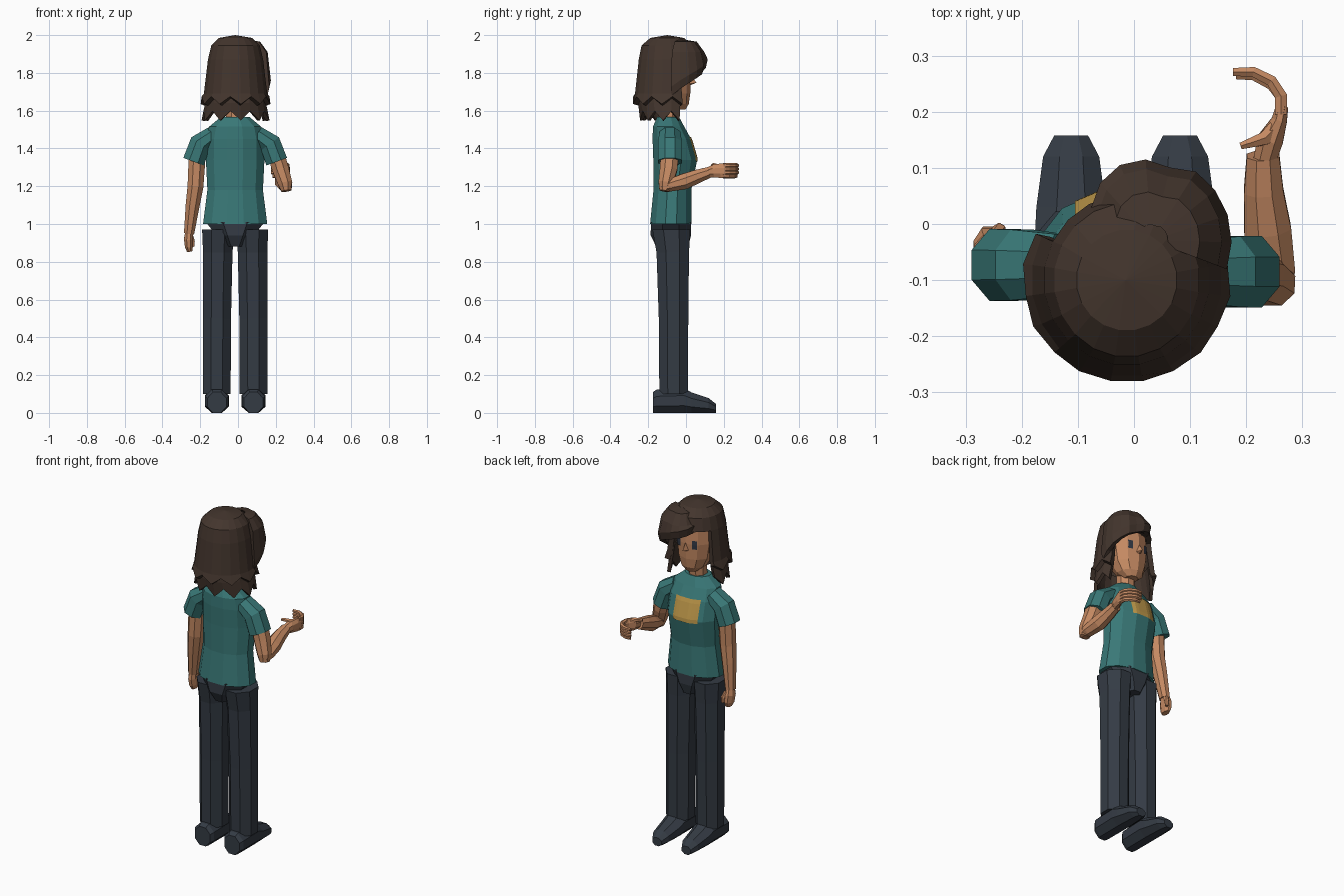
import bpy, bmesh, math
from mathutils import Vector
from mathutils.bvhtree import BVHTree

if "Cube" in bpy.data.objects:
    bpy.data.objects.remove(bpy.data.objects["Cube"])

CX = -0.015  # body centre line


def material(name, r, g, b):
    m = bpy.data.materials.new(name)
    m.diffuse_color = [((c / 255 + 0.055) / 1.055) ** 2.4 for c in (r, g, b)] + [1]
    m.use_nodes = True
    m.node_tree.nodes["Principled BSDF"].inputs["Base Color"].default_value = m.diffuse_color
    return m


SKIN = material("skin", 196, 137, 98)
HAIR = material("dark brown hair", 67, 53, 45)
SHIRT = material("teal cloth", 57, 120, 119)
PANTS = material("slate cloth", 52, 59, 68)
PATCH = material("mustard patch", 190, 152, 74)
EYE = material("dark eye", 48, 54, 66)


def make(name, verts, faces, mat):
    bm = bmesh.new()
    vs = [bm.verts.new(v) for v in verts]
    for f in faces:
        bm.faces.new([vs[i] for i in f])
    bmesh.ops.recalc_face_normals(bm, faces=bm.faces)
    me = bpy.data.meshes.new(name)
    bm.to_mesh(me)
    bm.free()
    me.materials.append(mat)
    ob = bpy.data.objects.new(name, me)
    bpy.context.collection.objects.link(ob)
    return ob


def skin_rings(name, rings, mat):
    """Closed solid through rings of equal point count."""
    n = len(rings[0])
    verts = [p for r in rings for p in r]
    faces = [(k * n + i, k * n + (i + 1) % n, (k + 1) * n + (i + 1) % n, (k + 1) * n + i)
             for k in range(len(rings) - 1) for i in range(n)]
    faces += [list(range(n)), list(range(len(verts) - n, len(verts)))]
    return make(name, verts, faces, mat)


def loft(name, stations, mat, n=8, ref=(0, 1, 0), axis=None):
    """Stations are x, y, z, radius across, radius along ref."""
    pts = [Vector(s[:3]) for s in stations]
    rings, k = [], 1 / math.cos(math.pi / n)
    for i, s in enumerate(stations):
        t = Vector(axis) if axis else pts[min(i + 1, len(pts) - 1)] - pts[max(i - 1, 0)]
        u = t.cross(Vector(ref)).normalized()
        v = u.cross(t).normalized()
        rings.append([pts[i] + u * s[3] * k * math.cos(a) + v * s[4] * k * math.sin(a)
                      for a in [(j + 0.5) * math.tau / n for j in range(n)]])
    return skin_rings(name, rings, mat)


def plate(name, target, x0, x1, z0, z1, mat, nx=8, nz=6):
    """Thin sheet laid on the forward side of a target."""
    tree = BVHTree.FromPolygons([v.co for v in target.data.vertices],
                                [p.vertices[:] for p in target.data.polygons])
    verts = []
    for j in range(nz + 1):
        for i in range(nx + 1):
            o = Vector((x0 + (x1 - x0) * i / nx, 1, z0 + (z1 - z0) * j / nz))
            verts.append(tree.ray_cast(o, Vector((0, -1, 0)))[0] + Vector((0, 0.005, 0)))
    w = nx + 1
    faces = [(j * w + i, j * w + i + 1, (j + 1) * w + i + 1, (j + 1) * w + i)
             for j in range(nz) for i in range(nx)]
    ob = make(name, verts, faces, mat)
    if ob.data.polygons[0].normal.y < 0:
        ob.data.flip_normals()


Z, Y = (0, 0, 1), (0, 1, 0)

# Legs, shoes and sleeves, one per side
for s, side in ((-1, "left"), (1, "right")):
    def at(d):
        return CX + s * d
    loft(side + "_trouser_leg", [(at(.097), -.065, .10, .073, .076), (at(.096), -.066, .5, .074, .078),
         (at(.092), -.07, .85, .078, .086), (at(.09), -.078, .97, .085, .1)], PANTS, axis=Z)
    loft(side + "_shoe", [(at(.097), y, r, w, r) for y, w, r in
         ((-.175, .05, .055), (-.155, .062, .062), (-.01, .064, .065), (.03, .062, .054),
          (.12, .05, .039), (.158, .03, .024))], PANTS, ref=Z, axis=Y)
    yc = -.079 - s * .006
    loft(side + "_sleeve", [(at(.115), yc, 1.475, .045, .055), (at(.185), yc, 1.425, .058, .063),
         (at(.22), yc, 1.33, .058, .064)], SHIRT)

# Hips
loft("hips", [(CX, -.073, .88, .05, .085), (CX, -.08, .94, .1, .107), (CX, -.08, 1.01, .155, .106)],
     PANTS, axis=Z)

# Shirt body with chest patch
shirt = loft("shirt_body", [(CX, -.08, 1.0, .17, .11), (CX, -.072, 1.18, .147, .1),
             (CX, -.057, 1.34, .155, .116), (CX, -.075, 1.45, .153, .102),
             (CX, -.092, 1.515, .138, .083), (CX, -.095, 1.567, .075, .058)], SHIRT, n=12, axis=Z)
plate("chest_patch", shirt, CX - .09, CX + .065, 1.33, 1.46, PATCH)

# Hanging left arm and hand
loft("left_arm", [(-.215, -.075, 1.38, .045, .045), (-.225, -.075, 1.2, .042, .045),
     (-.24, -.065, 1.1, .037, .04), (-.259, -.05, .95, .027, .03)], SKIN)
loft("left_hand", [(-.259, -.05, .96, .02, .026), (-.262, -.045, .92, .024, .037),
     (-.26, -.04, .88, .021, .036), (-.256, -.038, .855, .014, .026)], SKIN)
loft("left_thumb", [(-.25, -.025, .94, .011, .012), (-.24, -.01, .91, .011, .011),
     (-.238, -.008, .88, .008, .008)], SKIN, n=6)

# Bent right arm
loft("right_upper_arm", [(.195, -.085, 1.39, .045, .048), (.225, -.092, 1.29, .044, .046),
     (.25, -.108, 1.215, .038, .038), (.256, -.115, 1.175, .026, .026)], SKIN)
loft("right_forearm", [(.257, -.13, 1.19, .024, .018), (.25, -.085, 1.205, .037, .033),
     (.238, -.01, 1.225, .042, .042), (.231, .06, 1.252, .035, .036), (.23, .122, 1.273, .029, .029)],
     SKIN, ref=Z)

# Right hand with cupped fingers and thumb
loft("right_palm", [(.232, .11, 1.272, .02, .025), (.243, .15, 1.28, .023, .034),
     (.259, .185, 1.282, .014, .038), (.264, .21, 1.282, .011, .038)], SKIN, ref=Z)
for i in range(4):
    z, d = 1.254 + i * .0187, .006 * (i == 0)
    loft(f"right_finger_{i + 1}", [(.262, .195, z, .011, .011), (.262, .228, z, .011, .0105),
         (.245, .255 - d, z, .010, .0105), (.213, .271 - d, z, .009, .01),
         (.176 + d, .271 - d, z, .007, .008)], SKIN, n=6, ref=Z)
loft("right_thumb", [(.25, .17, 1.30, .013, .014), (.232, .152, 1.308, .012, .012),
     (.212, .146, 1.312, .009, .009), (.19, .139, 1.312, .006, .007)], SKIN, n=6, ref=Z)

# Neck, head, nose and eyes
loft("neck", [(CX, -.093, 1.53, .048, .048), (CX, -.085, 1.7, .048, .05)], SKIN, axis=Z)
head = loft("head", [(CX, -.04, 1.605, .035, .035), (CX, -.055, 1.635, .07, .066),
            (CX, -.07, 1.69, .095, .088), (CX, -.075, 1.78, .108, .096),
            (CX, -.08, 1.88, .105, .095), (CX, -.09, 1.94, .07, .07)], SKIN, n=10, axis=Z)
make("nose", [(CX, .01, 1.81), (CX - .02, .01, 1.74), (CX + .02, .01, 1.74), (CX, .055, 1.748),
              (CX, .01, 1.73)], [(0, 1, 3), (0, 3, 2), (1, 4, 3), (3, 4, 2), (0, 2, 4, 1)], SKIN)
for s, side in ((-1, "left"), (1, "right")):
    x = CX + s * .052
    plate(side + "_eye", head, x - .013, x + .013, 1.755, 1.805, EYE, 2, 2)

# Hair shells: columns of 18 degrees, open over the face, with ragged hems
N = 20


def hair_shell(name, rows, hem, full_rows, thick):
    """Rows are z, rx, ry; hem gives tip height and radii for a column."""
    verts, faces = [], []
    for k, (z, rx, ry) in enumerate(rows + [None and 0 or (0, 0, 0)]):
        for j in range(N):
            a = math.radians(27 + 18 * j)
            zz, px, py = hem(j) if k == len(rows) else (z, rx, ry)
            verts.append((CX + .002 + px * math.cos(a), -.1 + py * math.sin(a), zz))
    for k in range(len(rows)):
        for j in range(N):
            if j >= 7 or k < full_rows:  # columns 0-6 lie over the face
                faces.append((k * N + j, k * N + (j + 1) % N,
                              (k + 1) * N + (j + 1) % N, (k + 1) * N + j))
    if full_rows:
        verts.append((CX, -.1, 2.0))
        faces += [(j, (j + 1) % N, len(verts) - 1) for j in range(N)]
    ob = make(name, verts, faces, HAIR)
    bm = bmesh.new()
    bm.from_mesh(ob.data)
    bmesh.ops.delete(bm, geom=[v for v in bm.verts if not v.link_faces], context='VERTS')
    bm.to_mesh(ob.data)
    bm.free()
    mod = ob.modifiers.new("thickness", 'SOLIDIFY')
    mod.thickness = thick


hair_shell("hair_upper_layer", [(1.985, .09, .09), (1.945, .13, .137), (1.87, .148, .152),
           (1.77, .16, .163), (1.69, .17, .172)],
           lambda j: (1.635 + .04 * (j % 2), .187 - .005 * (j % 2), .182), 2, .03)
hair_shell("hair_lower_layer", [(1.72, .15, .15), (1.64, .163, .155)],
           lambda j: (1.548 + .05 * (j % 2), .182 - .01 * (j % 2), .145), 0, .02)

# Swept fringe: cross-sections turned about a centre above the brow
sections = []
for k in range(10):
    f = k / 9
    a = math.radians(152 - 172 * f)
    low = 1.86 - .08 * f - .10 * f ** 2.5
    size = .8 + .2 * math.sin(math.pi * min(1, f * 1.6 + .1)) if f < .5 else 1
    prof = [(.2, 1.975), (.6, 1.965), (.88, 1.91), (1.0, low + .045), (.93, low),
            (.72, low + .005), (.5, 1.88)]
    sections.append([(.032 + r * size * .142 * math.cos(a), -.03 + r * size * .148 * math.sin(a), z)
                     for r, z in prof])
skin_rings("hair_fringe", sections, HAIR)
